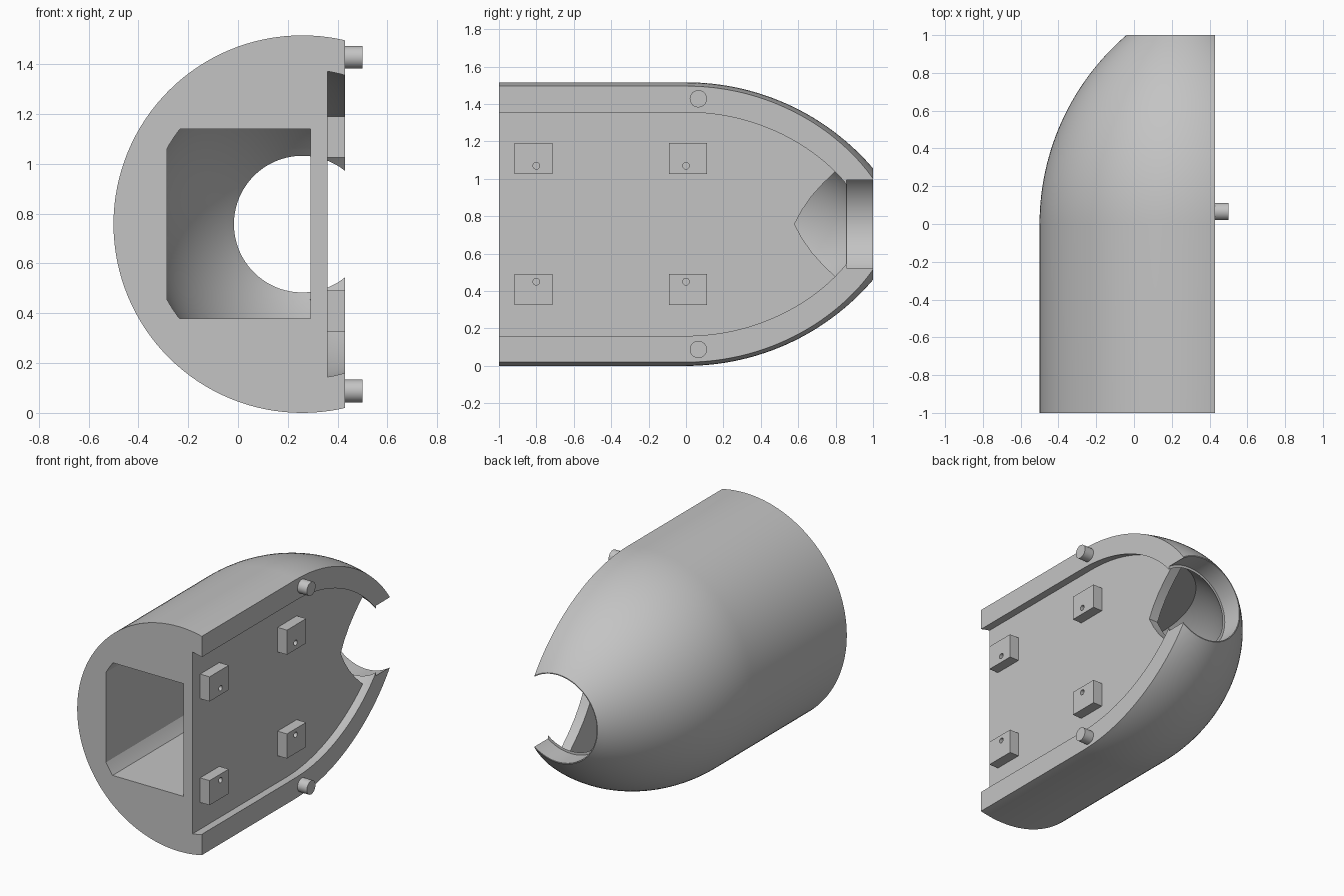
import bpy, bmesh, math
from mathutils import Matrix, Vector

old = bpy.data.objects.get("Cube")
if old:
    bpy.data.objects.remove(old, do_unlink=True)

CX, CZ = 0.258, 0.758      # long axis of the shell
CUT, FLOOR = 0.43, 0.36    # split plane and recessed floor

grey = bpy.data.materials.new("plain grey")
grey.use_nodes = True
grey.diffuse_color = (0.55, 0.55, 0.55, 1)
grey.node_tree.nodes["Principled BSDF"].inputs["Base Color"].default_value = grey.diffuse_color


def finish(name, bm):
    bmesh.ops.recalc_face_normals(bm, faces=bm.faces)
    me = bpy.data.meshes.new(name)
    bm.to_mesh(me)
    bm.free()
    me.materials.append(grey)
    ob = bpy.data.objects.new(name, me)
    bpy.context.collection.objects.link(ob)
    return ob


def box(name, lo, hi):
    bm = bmesh.new()
    lo, hi = Vector(lo), Vector(hi)
    size = hi - lo
    bmesh.ops.create_cube(bm, size=1, matrix=Matrix.Translation((lo + hi) / 2) @ Matrix.Diagonal((*size, 1)))
    return finish(name, bm)


def rod(name, x0, x1, y, z, r, n=32):
    bm = bmesh.new()
    m = Matrix.Translation(((x0 + x1) / 2, y, z)) @ Matrix.Rotation(math.pi / 2, 4, 'Y')
    bmesh.ops.create_cone(bm, cap_ends=True, segments=n, radius1=r, radius2=r, depth=x1 - x0, matrix=m)
    return finish(name, bm)


def lathe(name, profile, n=128):
    """Revolve (y, radius) pairs about the long axis, with end caps."""
    bm = bmesh.new()
    rings = []
    for y, r in profile:
        angles = [2 * math.pi * i / n for i in range(n)]
        rings.append([bm.verts.new((CX + r * math.cos(a), y, CZ + r * math.sin(a))) for a in angles])
    for a, b in zip(rings, rings[1:]):
        for i in range(n):
            j = (i + 1) % n
            bm.faces.new((a[i], a[j], b[j], b[i]))
    bm.faces.new(rings[0])
    bm.faces.new(rings[-1])
    return finish(name, bm)


def nose(radius, arc, end, steps=28):
    """Circular arc tangent to the cylinder at y = 0."""
    ys = [end * i / steps for i in range(steps + 1)]
    return [(y, radius - arc + math.sqrt(arc * arc - y * y)) for y in ys]


def boolean(ob, other, op):
    mod = ob.modifiers.new(op, 'BOOLEAN')
    mod.operation, mod.solver, mod.object = op, 'EXACT', other
    bpy.context.view_layer.objects.active = ob
    bpy.ops.object.modifier_apply(modifier=mod.name)
    bpy.data.objects.remove(other, do_unlink=True)


def smooth(ob):
    bpy.ops.object.select_all(action='DESELECT')
    ob.select_set(True)
    bpy.context.view_layer.objects.active = ob
    bpy.ops.object.shade_smooth_by_angle(angle=math.radians(25))


# Outer shell, sliced flat on one side
shell = lathe("shell", [(-1, 0.758)] + nose(0.758, 1.317, 1.0))
boolean(shell, box("slice_cutter", (CUT, -2, -1), (2, 2, 3)), 'DIFFERENCE')

# Pointed notch through the floor towards the nose
half = [(0.58, 0), (0.62, 0.075), (0.672, 0.15), (0.735, 0.22), (0.8, 0.282), (0.95, 0.42)]
outline = half + [(y, -d) for y, d in reversed(half[1:])]
bm = bmesh.new()
face = bm.faces.new([bm.verts.new((0.22, y, CZ + d)) for y, d in outline])
ext = bmesh.ops.extrude_face_region(bm, geom=[face])
bmesh.ops.translate(bm, vec=(0.3, 0, 0), verts=[v for v in ext["geom"] if isinstance(v, bmesh.types.BMVert)])
notch = finish("notch_cutter", bm)

# Recess, inner tunnel and notch, all limited by the inner nose shape
inner = nose(0.622, 1.23, 0.857)
limits = [(-1.1, 0.622)] + inner + [(0.9, inner[-1][1])]
hollows = [
    box("recess_cutter", (FLOOR, -2, -1), (2, 2, 3)),
    box("tunnel_cutter", (-0.285, -2, 0.38), (0.292, 2, 1.14)),
    notch,
]
for cutter in hollows:
    boolean(cutter, lathe("inner_limit", limits), 'INTERSECT')
    boolean(shell, cutter, 'DIFFERENCE')

# Round seat at the nose opening
boolean(shell, lathe("seat_cutter", [(0.857, 0.292), (1.2, 0.292)]), 'DIFFERENCE')
smooth(shell)

# Mounting blocks with blind screw holes, and locating pegs
for level, side in (("upper", 1), ("lower", -1)):
    for place, y in (("front", -0.815), ("rear", 0.01)):
        z = CZ + side * 0.35
        block = box(f"{level}_{place}_mounting_block",
                    (FLOOR - 0.005, y - 0.102, z - 0.083), (CUT, y + 0.102, z + 0.083))
        hole_y = -0.8 if place == "front" else 0
        hole = rod("hole_cutter", FLOOR + 0.005, CUT + 0.1, hole_y, CZ + side * 0.31 + 0.002 - side * 0.0, 0.018, 24)
        boolean(block, hole, 'DIFFERENCE')
        smooth(block)
    peg = rod(f"{level}_locating_peg", CUT - 0.02, 0.5, 0.066, CZ + side * 0.67, 0.046)
    smooth(peg)
